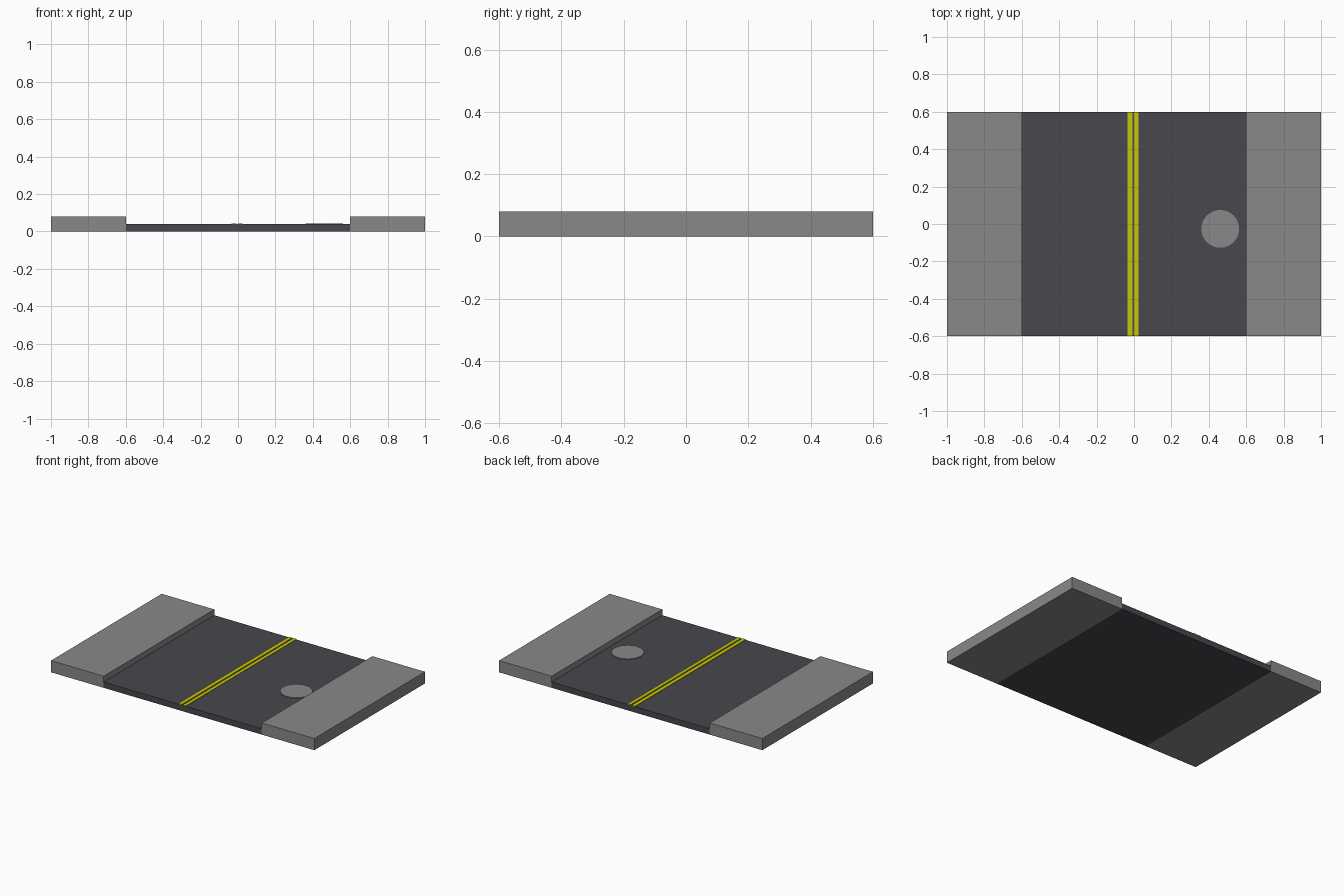
import bpy

if "Cube" in bpy.data.objects:
    bpy.data.objects.remove(bpy.data.objects["Cube"])


def material(name, rgb):
    m = bpy.data.materials.new(name)
    m.diffuse_color = (*rgb, 1)
    m.use_nodes = True
    m.node_tree.nodes["Principled BSDF"].inputs["Base Color"].default_value = m.diffuse_color
    return m


concrete = material("concrete grey", (0.25, 0.25, 0.25))
asphalt = material("asphalt", (0.065, 0.063, 0.073))
yellow = material("line yellow", (0.56, 0.56, 0.004))


def box(name, x0, x1, z0, z1, mat):
    bpy.ops.mesh.primitive_cube_add(size=1, location=((x0 + x1) / 2, 0, (z0 + z1) / 2))
    ob = bpy.context.object
    ob.name = name
    ob.scale = (x1 - x0, 1.2, z1 - z0)
    bpy.ops.object.transform_apply(location=False, rotation=False, scale=True)
    ob.data.materials.append(mat)


# Road slab and raised pavements
box("road", -0.6, 0.6, 0, 0.04, asphalt)
box("pavement_left", -1, -0.6, 0, 0.08, concrete)
box("pavement_right", 0.6, 1, 0, 0.08, concrete)

# Double centre line
box("centre_line_left", -0.034, -0.008, 0.039, 0.044, yellow)
box("centre_line_right", 0.001, 0.025, 0.039, 0.044, yellow)

# Manhole cover
bpy.ops.mesh.primitive_cylinder_add(vertices=32, radius=0.101, depth=0.006,
                                    location=(0.461, -0.026, 0.041))
cover = bpy.context.object
cover.name = "manhole_cover"
cover.data.materials.append(concrete)
